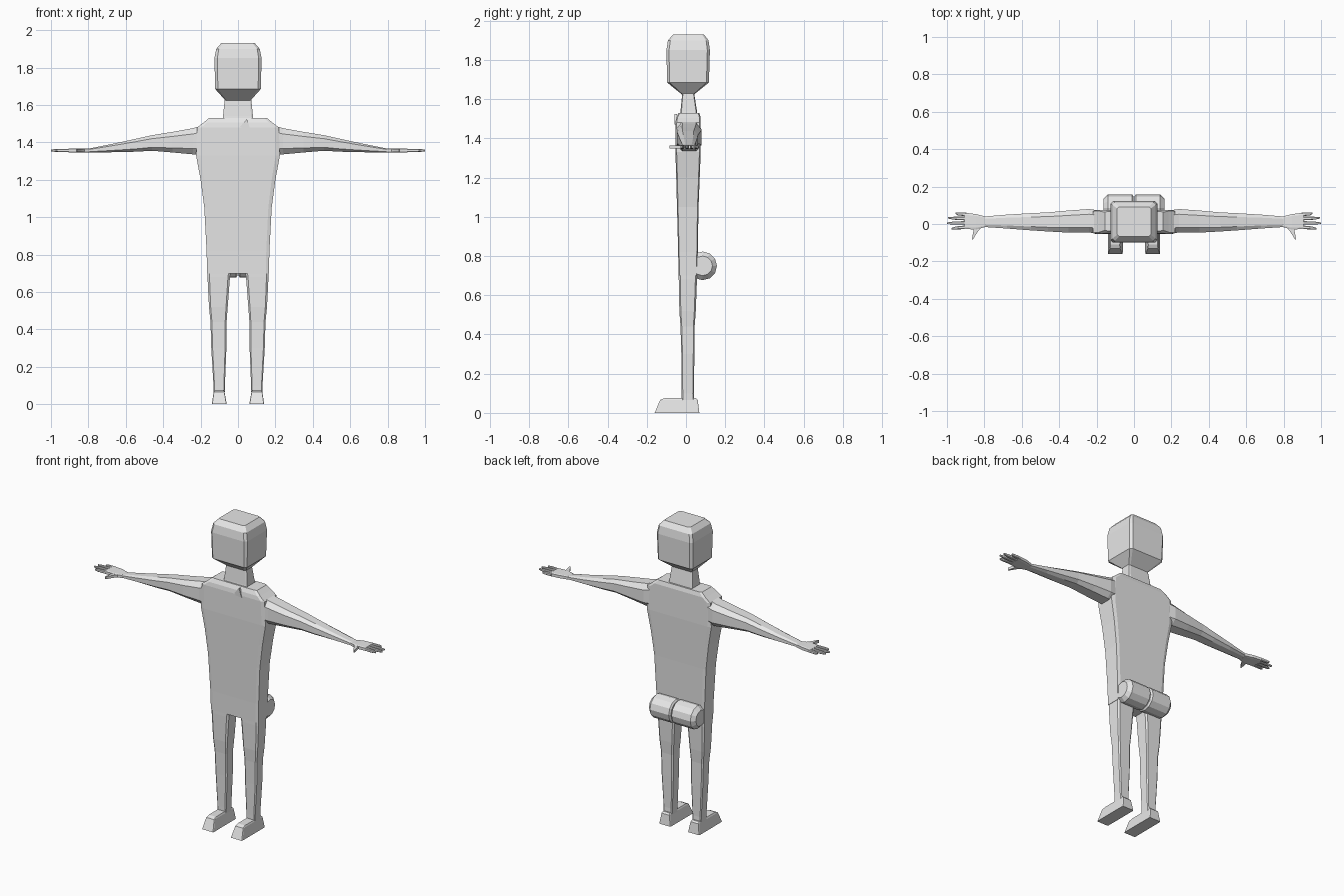
import bpy, bmesh, math
from mathutils import Vector

grey = bpy.data.materials.new("light_grey")
grey.diffuse_color = (0.8, 0.8, 0.8, 1)


def section(axis, pos, a0, a1, b0, b1, c):
    """Chamfered rectangle across an axis; c is the chamfer as a share of each side."""
    ca, cb = (a1 - a0) * c, (b1 - b0) * c
    pts = [(a0 + ca, b0), (a1 - ca, b0), (a1, b0 + cb), (a1, b1 - cb),
           (a1 - ca, b1), (a0 + ca, b1), (a0, b1 - cb), (a0, b0 + cb)]
    if axis == "z":
        return [Vector((a, b, pos)) for a, b in pts]
    return [Vector((pos, a, b)) for a, b in pts]


def loft(name, rings, mirror=False):
    """Skin a row of rings, closing both ends."""
    bm = bmesh.new()
    loops = [[bm.verts.new(p) for p in r] for r in rings]
    n = len(rings[0])
    for lo, hi in zip(loops, loops[1:]):
        for i in range(n):
            j = (i + 1) % n
            bm.faces.new((lo[i], lo[j], hi[j], hi[i]))
    bm.faces.new(loops[0][::-1])
    bm.faces.new(loops[-1])
    bmesh.ops.recalc_face_normals(bm, faces=bm.faces)
    me = bpy.data.meshes.new(name)
    bm.to_mesh(me)
    bm.free()
    me.materials.append(grey)
    ob = bpy.data.objects.new(name, me)
    bpy.context.collection.objects.link(ob)
    if mirror:
        ob.modifiers.new("mirror", "MIRROR")
    return ob


def upright(name, rows, c, mirror=False):
    loft(name, [section("z", z, *r, c) for z, *r in rows], mirror)


# Torso: height, left, right, front, back
upright("torso", [
    (0.70, -0.165, 0.165, -0.038, 0.058),
    (0.82, -0.168, 0.168, -0.040, 0.060),
    (1.05, -0.180, 0.180, -0.046, 0.064),
    (1.20, -0.200, 0.200, -0.050, 0.070),
    (1.33, -0.224, 0.224, -0.054, 0.075),
    (1.48, -0.218, 0.218, -0.054, 0.075),
    (1.505, -0.185, 0.185, -0.050, 0.075),
    (1.53, -0.155, 0.155, -0.038, 0.068)], 0.05)

# Neck and head
upright("neck", [
    (1.50, -0.085, 0.085, -0.034, 0.062),
    (1.54, -0.080, 0.080, -0.028, 0.056),
    (1.64, -0.070, 0.070, -0.018, 0.040)], 0.06)
upright("head", [
    (1.625, -0.068, 0.068, -0.022, 0.042),
    (1.685, -0.122, 0.122, -0.096, 0.117),
    (1.85, -0.126, 0.126, -0.100, 0.122),
    (1.90, -0.116, 0.116, -0.092, 0.115),
    (1.93, -0.090, 0.090, -0.066, 0.092)], 0.06)

# Legs and wedge feet
upright("leg", [
    (0.06, 0.071, 0.130, -0.022, 0.042),
    (0.10, 0.070, 0.131, -0.022, 0.040),
    (0.30, 0.062, 0.143, -0.024, 0.043),
    (0.44, 0.061, 0.147, -0.028, 0.044),
    (0.52, 0.055, 0.155, -0.034, 0.050),
    (0.68, 0.043, 0.163, -0.037, 0.056),
    (0.72, 0.036, 0.163, -0.037, 0.056)], 0.09, True)
upright("foot", [
    (0.0, 0.060, 0.140, -0.160, 0.068),
    (0.066, 0.072, 0.130, -0.132, 0.060),
    (0.075, 0.076, 0.126, -0.110, 0.050)], 0.03, True)

# Arm: distance out, front, back, bottom, top
arm = [(0.19, -0.050, 0.073, 1.335, 1.490),
       (0.24, -0.046, 0.080, 1.336, 1.476),
       (0.35, -0.046, 0.072, 1.346, 1.456),
       (0.46, -0.040, 0.062, 1.355, 1.438),
       (0.55, -0.034, 0.058, 1.350, 1.418),
       (0.68, -0.024, 0.050, 1.347, 1.390),
       (0.80, -0.016, 0.040, 1.345, 1.366)]
loft("arm", [section("x", x, *r, 0.22) for x, *r in arm], True)

# Palm
palm = [(0.795, -0.016, 0.040, 1.345, 1.366),
        (0.845, -0.030, 0.053, 1.345, 1.368),
        (0.905, -0.026, 0.060, 1.346, 1.367)]
loft("palm", [section("x", x, *r, 0.12) for x, *r in palm], True)

# Fingers: tip distance, root y, tip y
for i, (tip, y0, y1) in enumerate([(0.975, -0.017, -0.025), (1.0, 0.006, 0.004),
                                   (0.995, 0.029, 0.033), (0.955, 0.051, 0.058)]):
    mid = (0.9 + tip) / 2 + 0.015
    ym = (y0 + y1) / 2
    loft(f"finger_{i + 1}", [
        section("x", 0.895, y0 - 0.010, y0 + 0.010, 1.347, 1.366, 0.2),
        section("x", mid, ym - 0.008, ym + 0.008, 1.348, 1.365, 0.2),
        section("x", tip, y1 - 0.004, y1 + 0.004, 1.352, 1.362, 0.2)], True)

# Thumb, pointing forward
thumb = [(-0.015, 0.815, 0.855), (-0.045, 0.838, 0.860), (-0.083, 0.861, 0.867)]
loft("thumb", [[Vector((a, y, 1.348)), Vector((b, y, 1.348)),
                Vector((b, y, 1.364)), Vector((a, y, 1.364))] for y, a, b in thumb], True)

# Pair of rounded rolls across the lower back
rolls = [(0.002, 0.062), (0.010, 0.073), (0.140, 0.073), (0.163, 0.050)]
loft("back_roll", [[Vector((x, 0.085 + r * math.cos(k * math.tau / 12),
                            0.75 + r * math.sin(k * math.tau / 12)))
                    for k in range(12)] for x, r in rolls], True)

# Small raised triangle at the collar
tri = [(0.0, 1.472), (0.065, 1.470), (0.048, 1.525)]
loft("collar_tab", [[Vector((x, -0.045, z)) for x, z in tri],
                    [Vector((x, -0.058 + (0.006 if x == 0 else 0), z)) for x, z in tri]])
